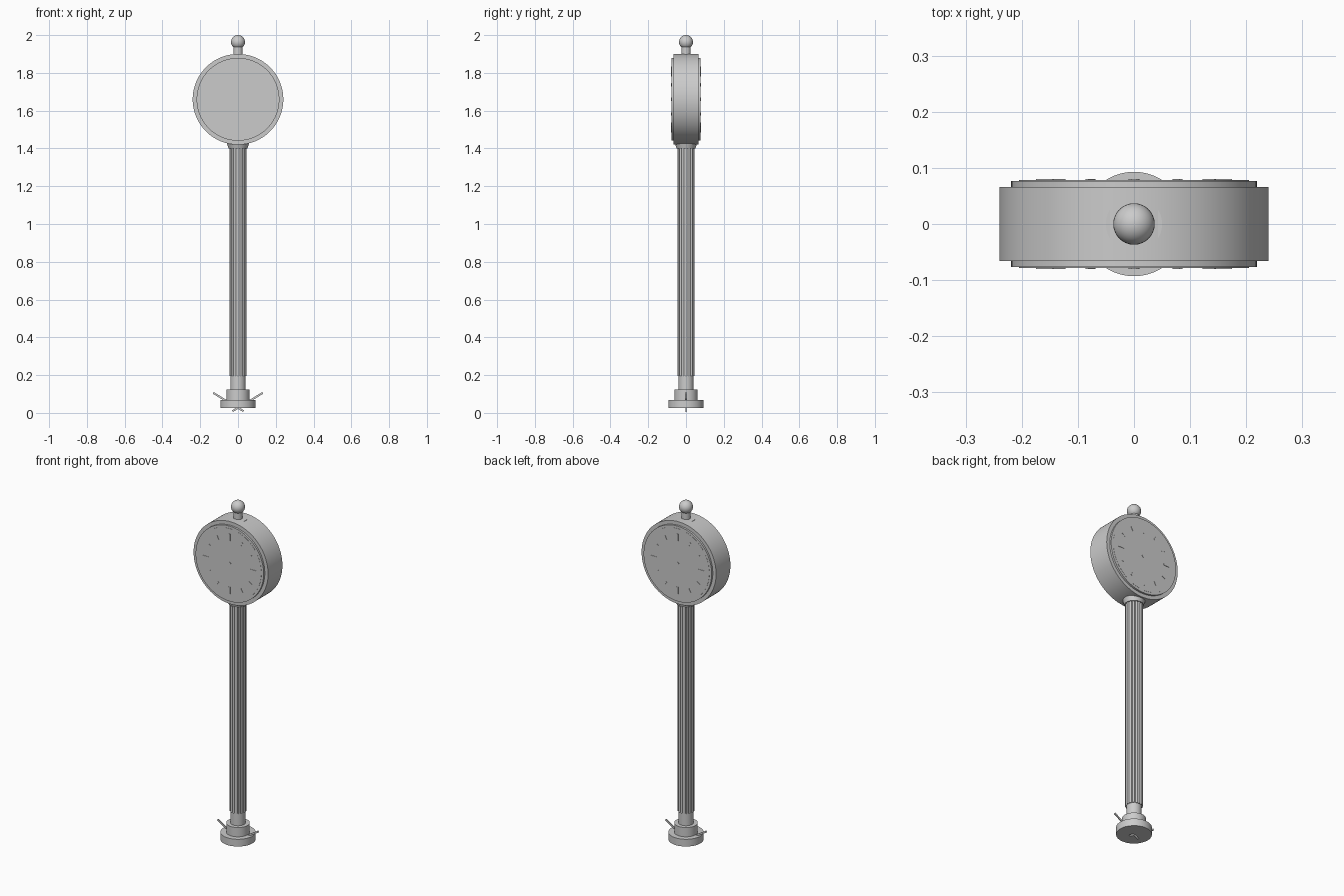
import bpy, math
from mathutils import Matrix

if "Cube" in bpy.data.objects:
    bpy.data.objects.remove(bpy.data.objects["Cube"])

grey = bpy.data.materials.new("light grey")
grey.diffuse_color = (0.6, 0.6, 0.6, 1)
grey.use_nodes = True
grey.node_tree.nodes["Principled BSDF"].inputs["Base Color"].default_value = grey.diffuse_color


def finish(name):
    o = bpy.context.object
    o.name = name
    o.data.materials.append(grey)
    return o


def cone(name, r1, r2, z0, z1, sides=48, x=0, y=0):
    bpy.ops.mesh.primitive_cone_add(vertices=sides, radius1=r1, radius2=r2, depth=z1 - z0,
                                    location=(x, y, (z0 + z1) / 2))
    o = finish(name)
    bpy.ops.object.shade_smooth_by_angle(angle=math.radians(40))
    return o


def drum(name, r, y0, y1, z, sides=96):
    # cylinder lying along y
    bpy.ops.mesh.primitive_cylinder_add(vertices=sides, radius=r, depth=y1 - y0,
                                        location=(0, (y0 + y1) / 2, z),
                                        rotation=(math.pi / 2, 0, 0))
    o = finish(name)
    bpy.ops.object.shade_smooth_by_angle(angle=math.radians(40))
    return o


def bar(name, size, loc, angle):
    # box turned about the y axis
    bpy.ops.mesh.primitive_cube_add(size=1, location=loc, rotation=(0, angle, 0))
    o = finish(name)
    o.data.transform(Matrix.Diagonal((*size, 1)))
    return o


# stepped base and post
cone("base_plate", 0.093, 0.093, 0.027, 0.069)
cone("base_step", 0.062, 0.062, 0.069, 0.123)
cone("post_core", 0.04, 0.04, 0.123, 1.40)

# ribs round the post
for i in range(16):
    a = math.tau * i / 16
    cone("post_rib", 0.006, 0.006, 0.195, 1.40, 10, 0.04 * math.cos(a), 0.04 * math.sin(a))
cone("post_collar", 0.05, 0.06, 1.40, 1.43)

# clock drum with a stepped bezel on both sides
CZ = 1.66
drum("clock_drum", 0.24, -0.066, 0.066, CZ)
drum("clock_bezels", 0.219, -0.077, 0.077, CZ)
drum("dial_faces", 0.205, -0.078, 0.078, CZ)

# hour marks and hubs on both dials
for s in (-1, 1):
    for h in range(12):
        a = math.tau * h / 12
        main = h % 3 == 0
        bar("hour_mark", (0.010 if main else 0.006, 0.003, 0.04 if main else 0.025),
            (0.155 * math.sin(a), s * 0.0785, CZ + 0.155 * math.cos(a)), a)
    drum("dial_hub", 0.01, s * 0.0785 - 0.0015, s * 0.0785 + 0.0015, CZ, 24)

# two thin crossed bars through the base
for s in (-1, 1):
    bar("crossed_bar", (0.187, 0.005, 0.010), (s * 0.051, 0, 0.0575), -s * math.radians(31))

# finial
cone("finial_seat", 0.05, 0.05, 1.87, 1.896)
cone("finial_stem", 0.025, 0.025, 1.88, 1.95)
bpy.ops.mesh.primitive_uv_sphere_add(segments=32, ring_count=16, radius=0.037, location=(0, 0, 1.963))
finish("finial_ball")
bpy.ops.object.shade_smooth()
